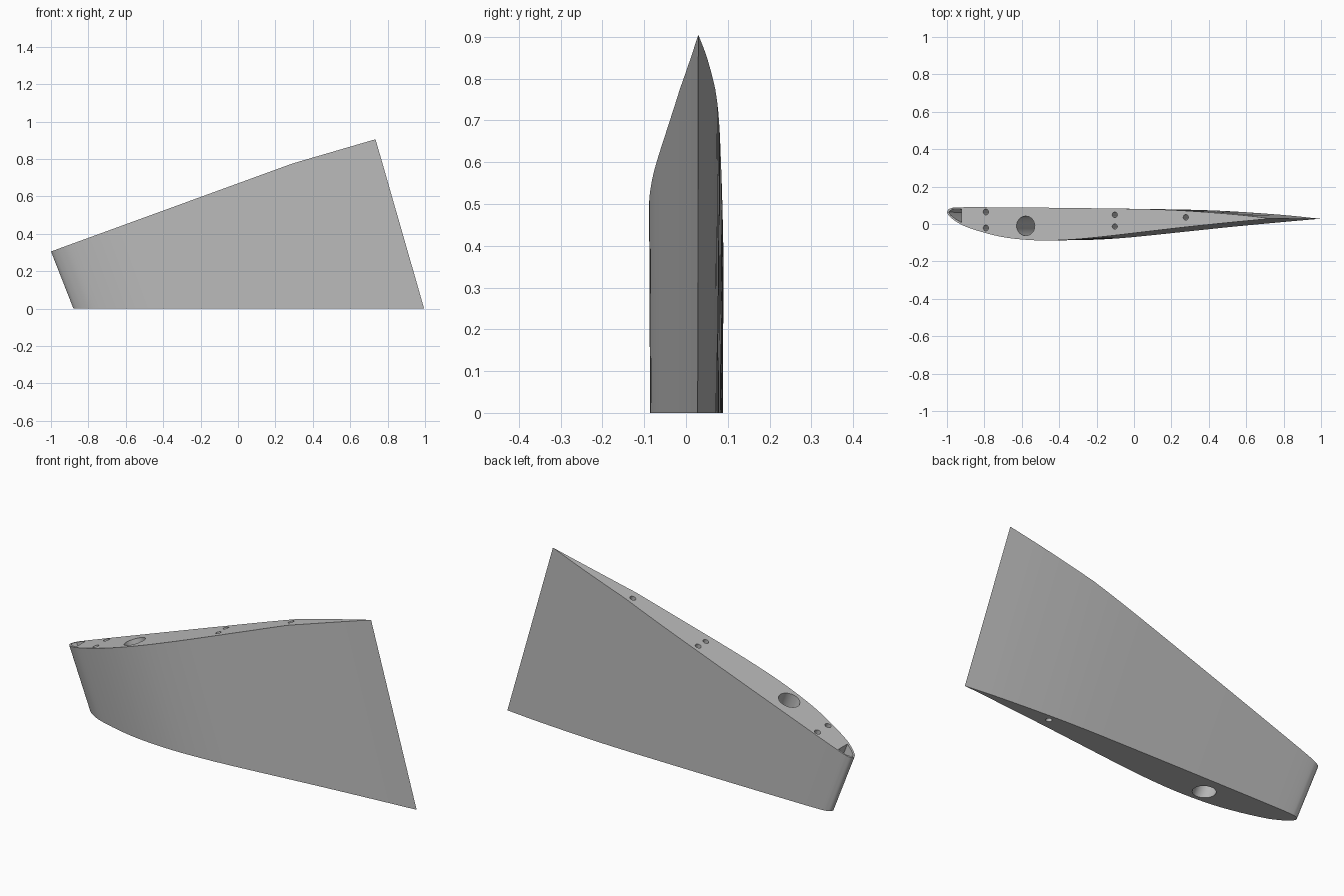
import bpy, bmesh, math
from mathutils import Vector

if "Cube" in bpy.data.objects:
    bpy.data.objects.remove(bpy.data.objects["Cube"])

FRONT = [(0, .062), (.004, .048), (.012, .034), (.03, .012), (.06, -.014), (.12, -.046),
         (.18, -.069), (.24, -.081), (.31, -.086), (.39, -.081), (.478, -.068),
         (.636, -.037), (.754, -.014), (.896, .011), (1, .028)]
BACK = [(1, .028), (.896, .048), (.754, .067), (.636, .076), (.478, .081), (.3, .085),
        (.1, .088), (.03, .087), (.013, .083), (.004, .076), (0, .062)]


def place(t, y, z):
    """Chord fraction and thickness to a point on the swept, slightly tapered span."""
    lead, trail = -.88 - .393 * z, .995 - .287 * z
    return Vector((lead + t * (trail - lead), y * (1 + .055 * z), z))


def smooth(pts, n):
    """Catmull-Rom curve through the points, without the last one."""
    p = [Vector(q) for q in pts]
    p = [2 * p[0] - p[1]] + p + [2 * p[-1] - p[-2]]
    out = []
    for a, b, c, d in zip(p, p[1:], p[2:], p[3:]):
        for i in range(n):
            u = i / n
            out.append(.5 * (2 * b + (c - a) * u + (2 * a - 5 * b + 4 * c - d) * u * u
                             + (3 * b - a - 3 * c + d) * u ** 3))
    return out


def loft(section, z0, z1):
    """Closed solid between the same section at two heights."""
    bm = bmesh.new()
    low = [bm.verts.new(place(t, y, z0)) for t, y in section]
    high = [bm.verts.new(place(t, y, z1)) for t, y in section]
    n = len(section)
    for i in range(n):
        j = (i + 1) % n
        bm.faces.new((low[i], low[j], high[j], high[i]))
    bm.faces.new(low[::-1])
    bm.faces.new(high)
    bmesh.ops.recalc_face_normals(bm, faces=bm.faces)
    return bm


def make(name, bm):
    mesh = bpy.data.meshes.new(name)
    bm.to_mesh(mesh)
    bm.free()
    ob = bpy.data.objects.new(name, mesh)
    bpy.context.collection.objects.link(ob)
    return ob


grey = bpy.data.materials.new("light grey")
grey.diffuse_color = (.5, .5, .5, 1)
grey.use_nodes = True
grey.node_tree.nodes["Principled BSDF"].inputs["Base Color"].default_value = grey.diffuse_color

# Wing skin, trimmed by two sloping tip planes
bm = loft(smooth(FRONT, 4) + smooth(BACK, 4), 0, 1.2)
for (x0, z0), (x1, z1) in (((-1, .305), (.29, .775)), ((.29, .775), (.735, .905))):
    cut = bmesh.ops.bisect_plane(bm, geom=bm.verts[:] + bm.edges[:] + bm.faces[:],
                                 plane_co=(x0, 0, z0), plane_no=(z0 - z1, 0, x1 - x0),
                                 clear_outer=True)
    rim = [e for e in bm.edges if e.is_boundary]
    bmesh.ops.holes_fill(bm, edges=rim, sides=0)
bmesh.ops.recalc_face_normals(bm, faces=bm.faces)
wing = make("wing_panel", bm)
wing.data.materials.append(grey)


def drill(name, section, z0, z1):
    cutter = make(name, loft(section, z0, z1))
    cutter.data.materials.append(grey)
    cutter.hide_render = True
    cutter.hide_set(True)
    mod = wing.modifiers.new(name, 'BOOLEAN')
    mod.operation, mod.solver, mod.object = 'DIFFERENCE', 'EXACT', cutter


# Spar hole and pin holes: chord fraction, y, radius, bottom, top
HOLES = [(.25, -.01, .051, -.1, .8), (.746, .034, .014, -.1, 1),
         (.124, .063, .015, .2, .6), (.124, -.021, .015, .2, .6),
         (.528, .047, .014, .45, .9), (.528, -.013, .014, .45, .9)]
for k, (t, y, r, z0, z1) in enumerate(HOLES):
    ring = [(t + r * 1.08 / 1.92 * math.cos(a), y + r * math.sin(a))
            for a in (math.tau * i / 32 for i in range(32))]
    drill("hole_cutter_%d" % k, ring, z0, z1)

# Hollow nose pocket
drill("nose_pocket_cutter", [(.005, .062), (.012, .046), (.025, .029), (.046, .008),
                             (.046, .08), (.016, .078)], .12, .6)

# Smooth skin with sharp rims
bpy.context.view_layer.objects.active = wing
wing.select_set(True)
for mod in list(wing.modifiers):
    bpy.ops.object.modifier_apply(modifier=mod.name)
bpy.ops.object.shade_smooth_by_angle(angle=math.radians(30))
